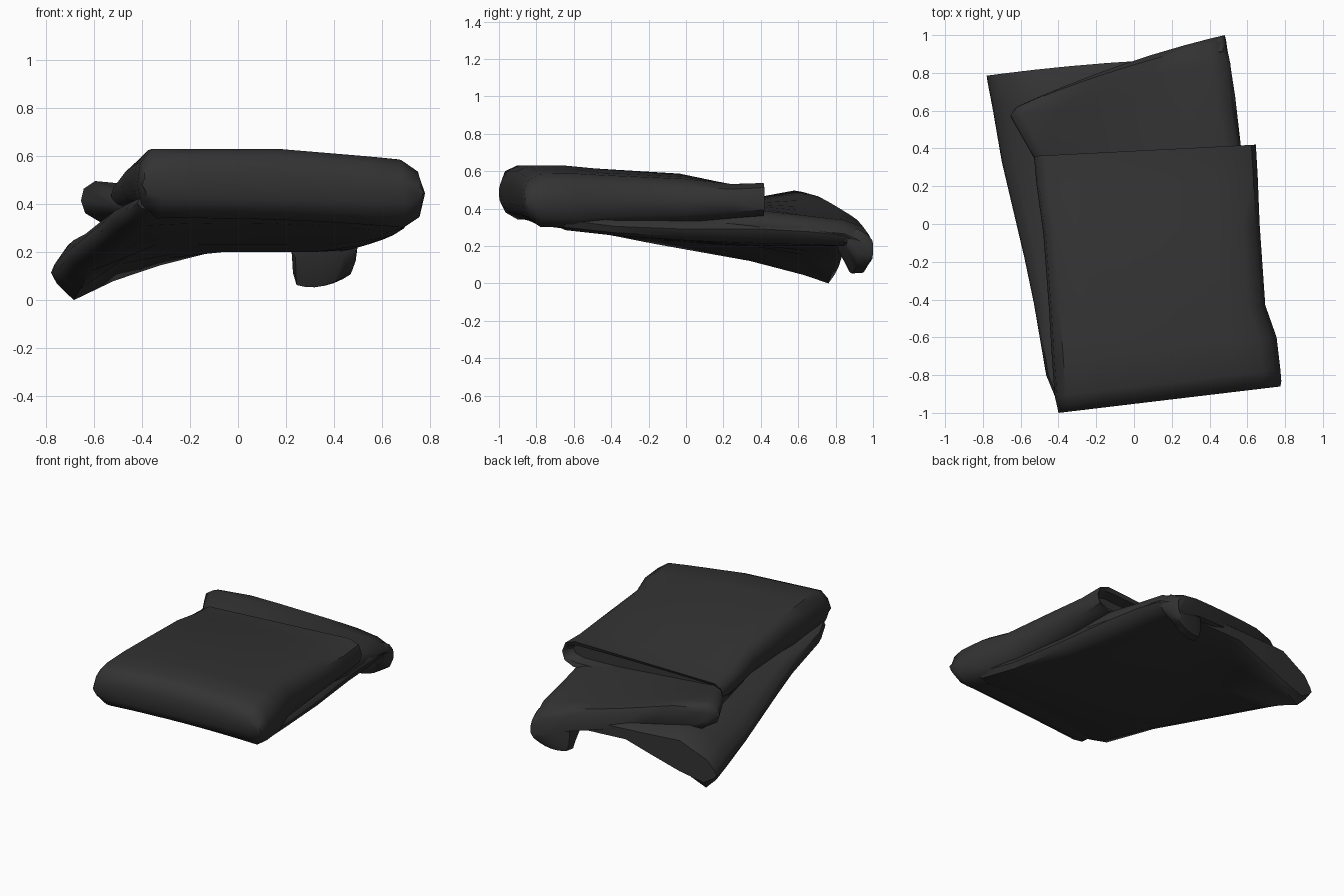
import bpy, bmesh

# One dark plastic-like colour
dark = bpy.data.materials.new("charcoal")
dark.diffuse_color = (0.033, 0.033, 0.033, 1)

# Soft-edged cross-section: (position across, height fraction)
SECTION = [(0, .5), (.01, .8), (.05, 1), (.2, 1), (.35, 1), (.5, 1), (.65, 1), (.8, 1),
           (.92, 1), (.98, .85), (1, .5), (.985, .18), (.93, 0), (.8, 0), (.65, 0),
           (.5, 0), (.35, 0), (.2, 0), (.07, 0), (.015, .2)]
KNOTS = [0, .07, .2, .5, .8, 1]


def height(h, t):
    """Height across the layer: a curve through three values or a line through six."""
    if len(h) == 3:
        a, m, c = h
        return a * (1 - t) * (1 - 2 * t) + m * 4 * t * (1 - t) + c * t * (2 * t - 1)
    for i in range(5):
        if t <= KNOTS[i + 1]:
            f = (t - KNOTS[i]) / (KNOTS[i + 1] - KNOTS[i])
            return h[i] + (h[i + 1] - h[i]) * f


def fold(name, stations, bow=0.0):
    """Loft a folded layer through stations: left xy, right xy, top heights, bottom heights."""
    bm = bmesh.new()
    rings = []
    for (lx, ly), (rx, ry), top, low in stations:
        ring = []
        for t, v in SECTION:
            zt, zb = height(top, t), height(low, t)
            y = ly + (ry - ly) * t + bow * 4 * t * (1 - t)
            ring.append(bm.verts.new((lx + (rx - lx) * t, y, zb + (zt - zb) * v)))
        rings.append(ring)
    n = len(SECTION)
    for a, b in zip(rings, rings[1:]):
        for i in range(n):
            j = (i + 1) % n
            bm.faces.new((a[i], a[j], b[j], b[i]))
    # End caps as strips between upper and lower edges
    for r in (rings[0], rings[-1]):
        up = r[0:11]
        down = [r[0]] + r[:10:-1] + [r[10]]
        for i in range(10):
            quad = []
            for v in (up[i], up[i + 1], down[i + 1], down[i]):
                if v not in quad:
                    quad.append(v)
            if len(quad) > 2:
                bm.faces.new(quad)
    bmesh.ops.recalc_face_normals(bm, faces=bm.faces)
    me = bpy.data.meshes.new(name)
    bm.to_mesh(me)
    bm.free()
    me.materials.append(dark)
    ob = bpy.data.objects.new(name, me)
    bpy.context.collection.objects.link(ob)
    bpy.ops.object.select_all(action='DESELECT')
    ob.select_set(True)
    bpy.context.view_layer.objects.active = ob
    bpy.ops.object.shade_smooth_by_angle(angle=0.8)
    return ob


# Upper panel, rounded at the front and slightly open at the back
fold("upper_fold", [
    ((-.40, -1.0), (.775, -.86), (.53, .53, .49), (.43, .42, .41)),
    ((-.405, -.975), (.78, -.83), (.60, .60, .60, .60, .57, .54), (.38, .37, .35)),
    ((-.42, -.91), (.775, -.77), (.63, .63, .63, .63, .60, .575), (.34, .335, .295)),
    ((-.435, -.70), (.755, -.60), (.625, .625, .628, .63, .60, .58), (.34, .33, .29)),
    ((-.45, -.45), (.695, -.43), (.605, .61, .612, .61, .59, .57), (.37, .32, .31)),
    ((-.48, -.05), (.665, 0), (.575, .585, .55), (.38, .33, .33)),
    ((-.515, .20), (.655, .25), (.52, .53, .53), (.37, .35, .35)),
    ((-.53, .36), (.645, .42), (.50, .52, .54), (.37, .37, .36)),
    ((-.52, .35), (.635, .41), (.48, .50, .51), (.39, .39, .39)),
    ((-.50, .28), (.615, .34), (.47, .49, .50), (.40, .40, .40)),
])

# Middle flap, lifted along its left and back edge, curling down at the back right
fold("middle_flap", [
    ((-.44, 0), (.58, .10), (.42, .41, .38), (.33, .31, .28)),
    ((-.53, .35), (.565, .42), (.46, .42, .38), (.34, .30, .24)),
    ((-.655, .57), (.535, .62), (.50, .495, .48, .41, .37, .36), (.33, .28, .22)),
    ((-.64, .60), (.51, .85), (.49, .49, .475, .41, .355, .33), (.33, .26, .20)),
    ((-.62, .62), (.485, .965), (.46, .47, .465, .40, .34, .28), (.35, .26, .14)),
    ((-.60, .63), (.48, 1.0), (.42, .44, .44, .365, .30, .23), (.37, .35, .33, .27, .20, .12)),
], bow=.03)

# Lower layer, sloping down towards the back with a hanging left rear corner
fold("lower_fold", [
    ((-.42, -.91), (.70, -.74), (.44, .44, .42), (.37, .36, .33)),
    ((-.465, -.80), (.71, -.64), (.43, .41, .40), (.305, .32, .275)),
    ((-.53, -.42), (.665, -.38), (.40, .37, .36), (.255, .27, .25)),
    ((-.58, -.18), (.62, 0), (.34, .38, .39, .36, .35, .35), (.21, .21, .23, .23, .23, .23)),
    ((-.70, .33), (.565, .42), (.24, .29, .37, .37, .36, .36), (.125, .12, .19, .20, .20, .22)),
    ((-.75, .62), (.535, .68), (.20, .27, .35, .34, .34, .34), (.06, .045, .15, .20, .20, .21)),
    ((-.775, .75), (.51, .84), (.17, .25, .33, .32, .31, .31), (.05, .0, .08, .21, .20, .20)),
    ((-.78, .785), (.50, .88), (.15, .23, .30, .29, .28, .28), (.08, .05, .09, .22, .21, .20)),
], bow=.02)

# Hanging corner at the back right
fold("rear_right_drape", [
    ((.22, .81), (.50, .86), (.28, .28, .27), (.18, .18, .20)),
    ((.225, .87), (.495, .92), (.30, .30, .29), (.07, .06, .14)),
    ((.235, .925), (.487, .975), (.28, .27, .26), (.07, .06, .12)),
    ((.27, .94), (.48, 1.0), (.25, .24, .23), (.11, .10, .14)),
])
